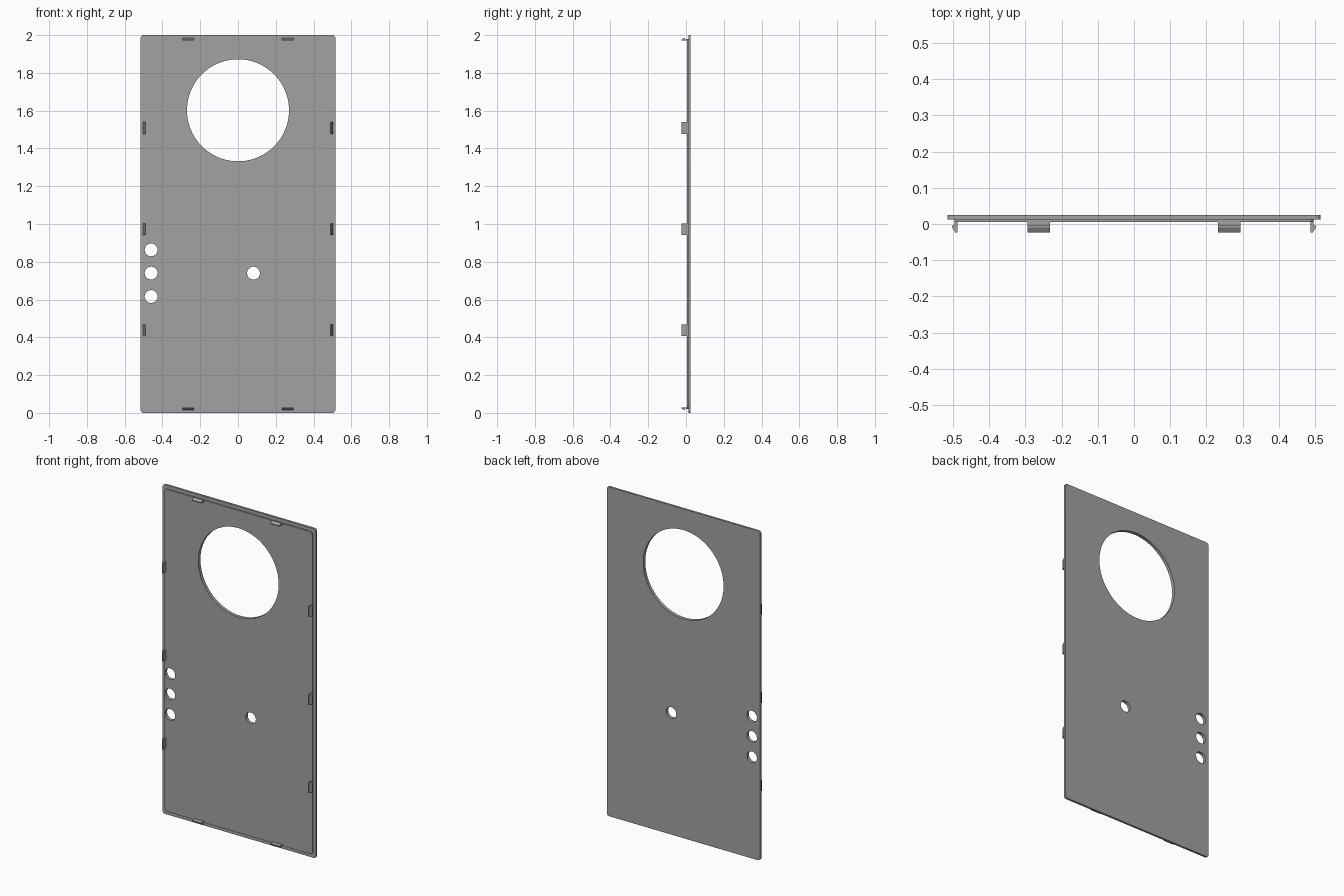
import bpy, bmesh, math
from mathutils import Matrix

cube = bpy.data.objects.get("Cube")
if cube:
    bpy.data.objects.remove(cube, do_unlink=True)

grey = bpy.data.materials.new("plain_grey")
grey.use_nodes = True
grey.diffuse_color = (0.36, 0.36, 0.36, 1)
grey.node_tree.nodes["Principled BSDF"].inputs["Base Color"].default_value = (0.36, 0.36, 0.36, 1)

BACK, STEP, FACE, TIP = 0.025, 0.012, 0.005, -0.024
HOLES = [(0, 1.602, 0.27, 96), (0.082, 0.74, 0.034, 40)]
HOLES += [(-0.46, z, 0.034, 40) for z in (0.616, 0.74, 0.863)]


def rounded_rect(hx, z0, z1, r, n=6):
    """Outline of a rounded rectangle in the xz plane."""
    corners = [(hx - r, z1 - r), (r - hx, z1 - r), (r - hx, z0 + r), (hx - r, z0 + r)]
    return [(cx + r * math.cos((q + i / n) * math.pi / 2),
             cz + r * math.sin((q + i / n) * math.pi / 2))
            for q, (cx, cz) in enumerate(corners) for i in range(n + 1)]


def circle(x, z, r, n):
    return [(x + r * math.cos(2 * math.pi * i / n),
             z + r * math.sin(2 * math.pi * i / n)) for i in range(n)]


def pierced_plate(bm, outline, y0, y1):
    """Add a slab between two depths with all the round holes cut through."""
    loops = [outline] + [circle(*h) for h in HOLES]
    rings = []
    for y in (y0, y1):
        edges, layer = [], []
        for loop in loops:
            vs = [bm.verts.new((x, y, z)) for x, z in loop]
            edges += [bm.edges.new((vs[i - 1], vs[i])) for i in range(len(vs))]
            layer.append(vs)
        bmesh.ops.triangle_fill(bm, edges=edges, use_beauty=True)
        rings.append(layer)
    for a, b in zip(*rings):
        for i in range(len(a)):
            bm.faces.new((a[i - 1], a[i], b[i], b[i - 1]))


def finish(bm, name):
    bmesh.ops.recalc_face_normals(bm, faces=bm.faces)
    mesh = bpy.data.meshes.new(name)
    bm.to_mesh(mesh)
    bm.free()
    mesh.materials.append(grey)
    obj = bpy.data.objects.new(name, mesh)
    bpy.context.collection.objects.link(obj)
    bpy.ops.object.select_all(action="DESELECT")
    bpy.context.view_layer.objects.active = obj
    obj.select_set(True)
    bpy.ops.object.shade_smooth_by_angle(angle=math.radians(30))


# Outer cover plate and the raised inner panel in front of it
for name, hx, margin, radius, y0, y1 in (
        ("cover_plate", 0.515, 0.0, 0.015, STEP, BACK),
        ("raised_panel", 0.496, 0.021, 0.018, FACE, STEP)):
    bm = bmesh.new()
    pierced_plate(bm, rounded_rect(hx, margin, 2 - margin, radius), y0, y1)
    finish(bm, name)

# Snap clip section: (outward offset from the panel edge, depth)
HOOK = [(-0.008, FACE), (-0.008, TIP), (-0.003, TIP), (0.006, -0.010),
        (0.006, -0.004), (-0.001, -0.004), (-0.001, FACE)]


def snap_clip(name, x, z, angle, width=0.062):
    """Extrude the hook section; angle 0 points it at +x."""
    bm = bmesh.new()
    a, b = [[bm.verts.new((u, y, s * width / 2)) for u, y in HOOK] for s in (-1, 1)]
    bm.faces.new(a)
    bm.faces.new(b)
    for i in range(len(a)):
        bm.faces.new((a[i - 1], a[i], b[i], b[i - 1]))
    place = Matrix.Translation((x, 0, z)) @ Matrix.Rotation(-angle, 4, "Y")
    bmesh.ops.transform(bm, matrix=place, verts=bm.verts)
    finish(bm, name)


# Three clips down each side, two along the top and bottom
for side, sx, turn in (("left", 1, 0), ("right", -1, math.pi)):
    for level, z in (("lower", 0.437), ("middle", 0.972), ("upper", 1.508)):
        snap_clip(f"{side}_{level}_clip", sx * 0.496, z, turn)
    snap_clip(f"top_{side}_clip", sx * 0.263, 1.979, math.pi / 2)
    snap_clip(f"bottom_{side}_clip", sx * 0.263, 0.021, -math.pi / 2)
